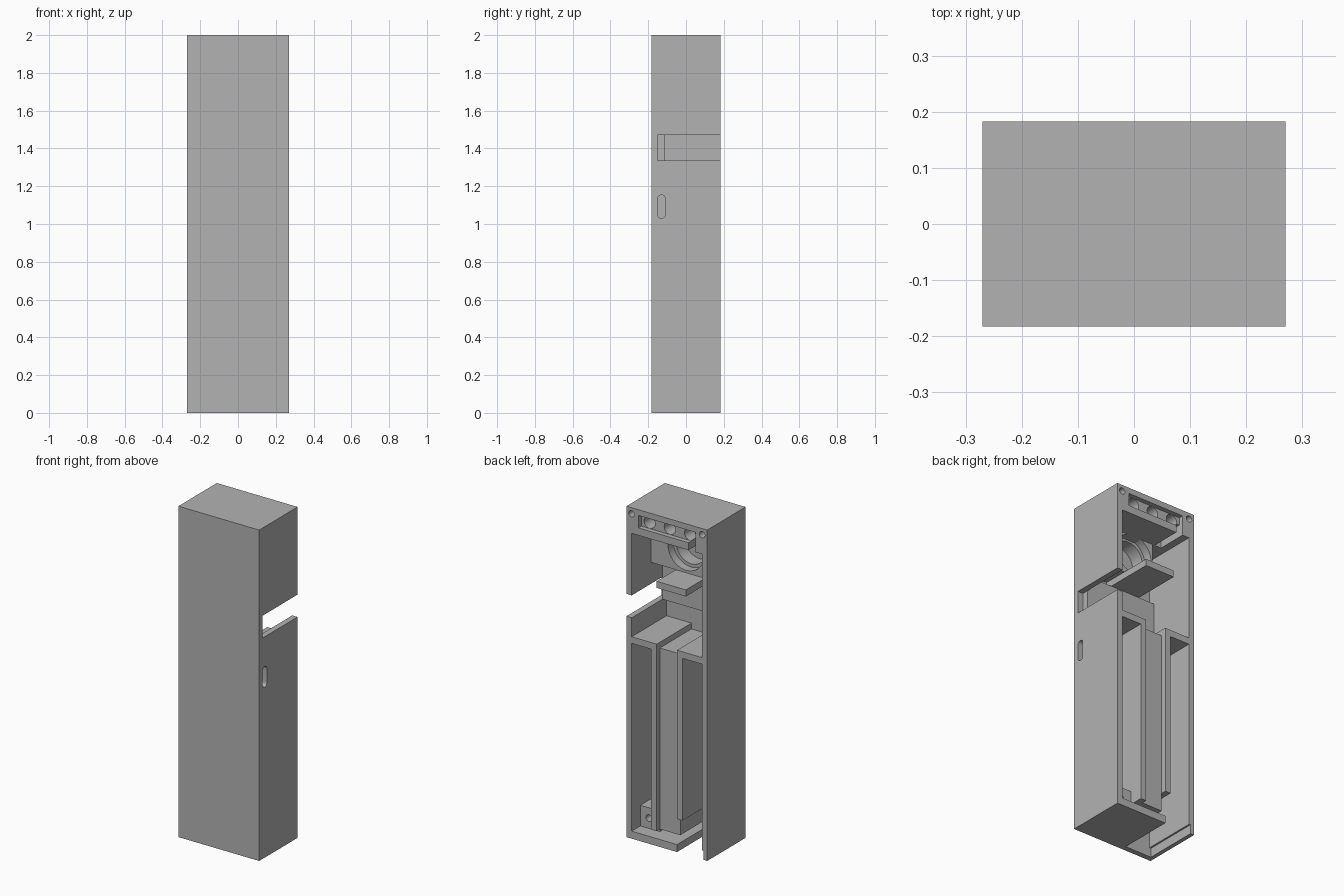
import bpy
from math import pi

if "Cube" in bpy.data.objects:
    bpy.data.objects.remove(bpy.data.objects["Cube"])

grey = bpy.data.materials.new("plain_grey")
grey.use_nodes = True
COLOUR = (0.45, 0.45, 0.45, 1)
grey.diffuse_color = COLOUR
grey.node_tree.nodes["Principled BSDF"].inputs["Base Color"].default_value = COLOUR


def box(name, x, y, z):
    """Box from (low, high) spans on each axis."""
    spans = (x, y, z)
    bpy.ops.mesh.primitive_cube_add(size=1, location=[(a + b) / 2 for a, b in spans])
    ob = bpy.context.object
    ob.name = name
    ob.scale = [b - a for a, b in spans]
    bpy.ops.object.transform_apply(location=True, rotation=False, scale=True)
    ob.data.materials.append(grey)
    return ob


def rod(name, x, z, r, y):
    """Cylinder along y."""
    bpy.ops.mesh.primitive_cylinder_add(
        vertices=40, radius=r, depth=y[1] - y[0],
        location=(x, (y[0] + y[1]) / 2, z), rotation=(pi / 2, 0, 0))
    ob = bpy.context.object
    ob.name = name
    ob.data.materials.append(grey)
    return ob


def cut(target, *cutters):
    """Subtract every cutter from the target, then discard the cutters."""
    for c in cutters:
        c.hide_render = True
        m = target.modifiers.new("cut", "BOOLEAN")
        m.operation, m.solver, m.object = "DIFFERENCE", "EXACT", c
        bpy.ops.object.select_all(action="DESELECT")
        target.select_set(True)
        bpy.context.view_layer.objects.active = target
        bpy.ops.object.modifier_apply(modifier=m.name)
        bpy.data.objects.remove(c)


W, D = 0.27, 0.183          # outer half width and half depth
IN, FRONT = 0.235, -0.15    # inner half width and inner front plane
MID, WALL = 0.068, 0.105    # cell box divider faces
BACK = (FRONT, D)

# Outer shell, open at the back
shell = box("case_shell", (-W, W), (-D, D), (0, 2))
cut(shell,
    box("cavity", (-IN, IN), (FRONT, 0.3), (0.045, 1.845)),
    box("floor_opening", (-0.245, -MID), (FRONT, 0.3), (-0.1, 0.055)),
    box("side_notch", (0.2, 0.3), (FRONT, 0.3), (1.335, 1.47)),
    box("lamp_window", (-0.19, 0.19), (0.155, 0.3), (1.89, 1.965)),
    box("wire_passage", (-0.19, -0.145), (0.0, 0.3), (1.8, 1.92)))

# Lamp sockets and screw holes in the top block
for x in (-0.135, 0, 0.135):
    cut(shell, rod("socket", x, 1.928, 0.037, (0.03, 0.17)))
for x in (-0.236, 0.236):
    cut(shell, rod("screw_hole", x, 1.963, 0.019, (0.05, 0.3)))

# Rounded slot in the side wall
bpy.ops.mesh.primitive_cube_add(size=1, location=(0.25, -0.13, 1.092))
slot = bpy.context.object
slot.scale = (0.1, 0.04, 0.124)
bpy.ops.object.transform_apply(location=True, rotation=False, scale=True)
bevel = slot.modifiers.new("round", "BEVEL")
bevel.limit_method = "WEIGHT"
bevel.width, bevel.segments = 0.0198, 8
weights = slot.data.attributes.new("bevel_weight_edge", "FLOAT", "EDGE")
for e in slot.data.edges:
    a, b = (slot.data.vertices[i].co for i in e.vertices)
    weights.data[e.index].value = 1.0 if abs(a.x - b.x) > 0.05 else 0.0
bpy.ops.object.modifier_apply(modifier=bevel.name)
cut(shell, slot)

# Cell boxes on each side with a filled column between them
for side, name, low in ((1, "left", 0.09), (-1, "right", 0.2)):
    def span(a, b):
        return tuple(sorted((side * a, side * b)))
    box(name + "_cell_wall", span(MID, WALL), BACK, (low, 1.22))
    box(name + "_cell_top", span(WALL, IN), BACK, (1.18, 1.22))
box("centre_column", (-MID, MID), (FRONT, 0.152), (0.09, 1.185))

# Screw boss at the foot of the left cell box
boss = box("screw_boss", (WALL, IN), (FRONT, 0.1), (0.045, 0.17))
cut(boss, rod("boss_hole", 0.178, 0.108, 0.02, (-0.05, 0.2)))

# Shelf, front pad, and the block with a stepped round seat
box("shelf", (-0.127, MID), BACK, (1.56, 1.6))
box("front_pad", (-IN, IN), (FRONT, -0.11), (1.335, 1.56))
seat = box("round_seat_block", (-0.132, IN), (FRONT, 0.0), (1.6, 1.845))
cut(seat,
    rod("outer_seat", 0, 1.735, 0.12, (-0.05, 0.1)),
    rod("inner_seat", 0, 1.735, 0.1, (-0.13, 0.1)))

# Smooth the round holes and keep the edges sharp
for ob in (shell, boss, seat):
    bpy.ops.object.select_all(action="DESELECT")
    ob.select_set(True)
    bpy.context.view_layer.objects.active = ob
    bpy.ops.object.shade_smooth_by_angle()
